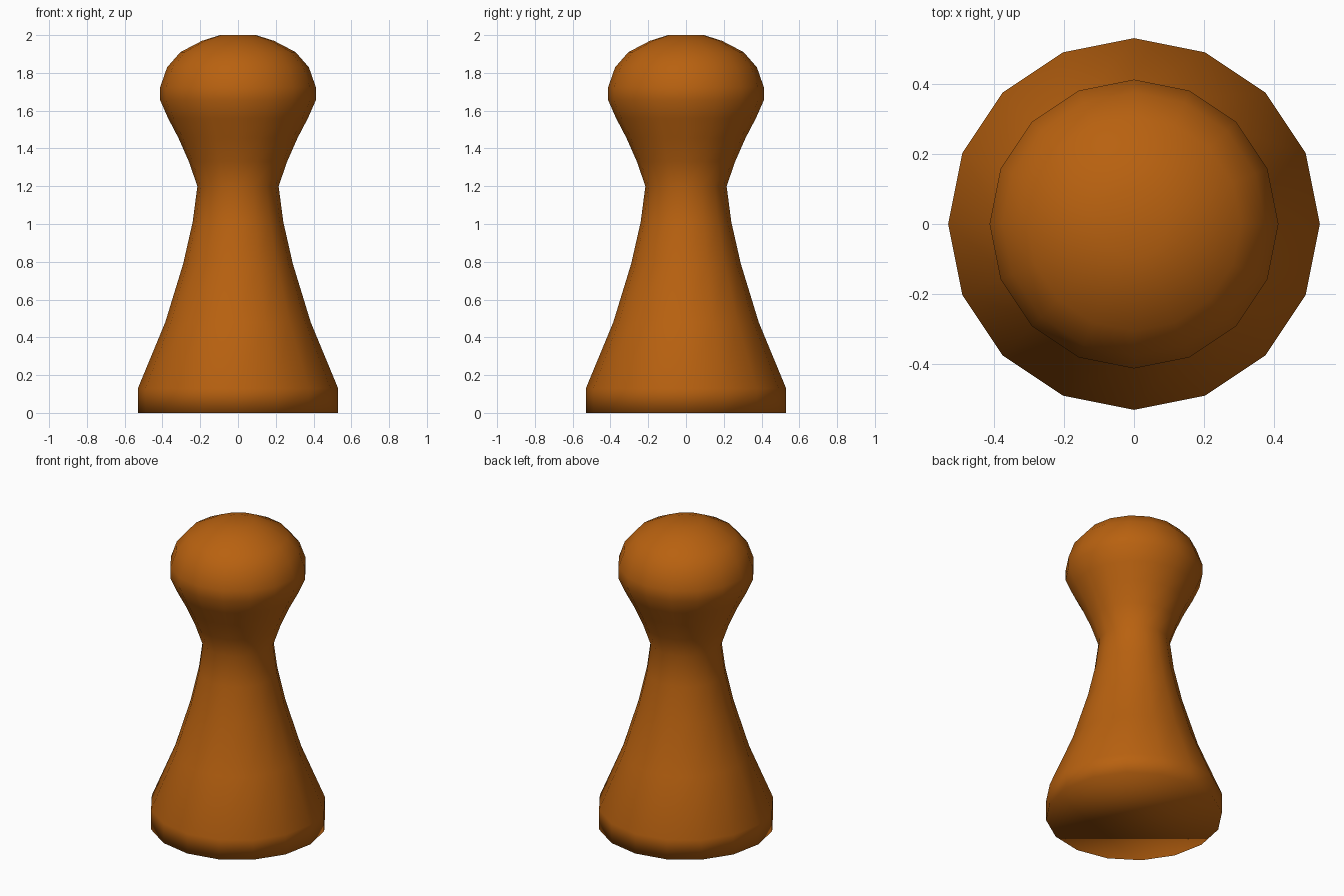
import bpy, bmesh, math

if "Cube" in bpy.data.objects:
    bpy.data.objects.remove(bpy.data.objects["Cube"])

SIDES = 16
# Half outline (radius, height), from foot to crown
PROFILE = [(0.53, 0.0), (0.53, 0.13), (0.385, 0.48), (0.29, 0.79), (0.24, 1.01),
           (0.215, 1.2), (0.26, 1.33), (0.315, 1.455), (0.37, 1.56), (0.412, 1.655),
           (0.412, 1.725), (0.375, 1.83), (0.305, 1.91), (0.19, 1.97), (0.095, 2.0)]


def lathe(name, profile, sides):
    """Turn a profile around z and close both ends."""
    bm = bmesh.new()
    rings = [[bm.verts.new((r * math.cos(2 * math.pi * i / sides),
                            r * math.sin(2 * math.pi * i / sides), z))
              for i in range(sides)] for r, z in profile]
    for low, high in zip(rings, rings[1:]):
        for i in range(sides):
            j = (i + 1) % sides
            bm.faces.new((low[i], low[j], high[j], high[i]))
    bm.faces.new(rings[0][::-1])
    bm.faces.new(rings[-1])
    for face in bm.faces:
        face.smooth = True
    mesh = bpy.data.meshes.new(name)
    bm.to_mesh(mesh)
    bm.free()
    obj = bpy.data.objects.new(name, mesh)
    bpy.context.collection.objects.link(obj)
    return obj


# Turned wooden game piece, smooth all over
pawn = lathe("pawn", PROFILE, SIDES)
wood = bpy.data.materials.new("orange_wood")
wood.diffuse_color = (0.48, 0.12, 0.005, 1.0)
wood.use_nodes = True
wood.node_tree.nodes["Principled BSDF"].inputs["Base Color"].default_value = wood.diffuse_color
pawn.data.materials.append(wood)
